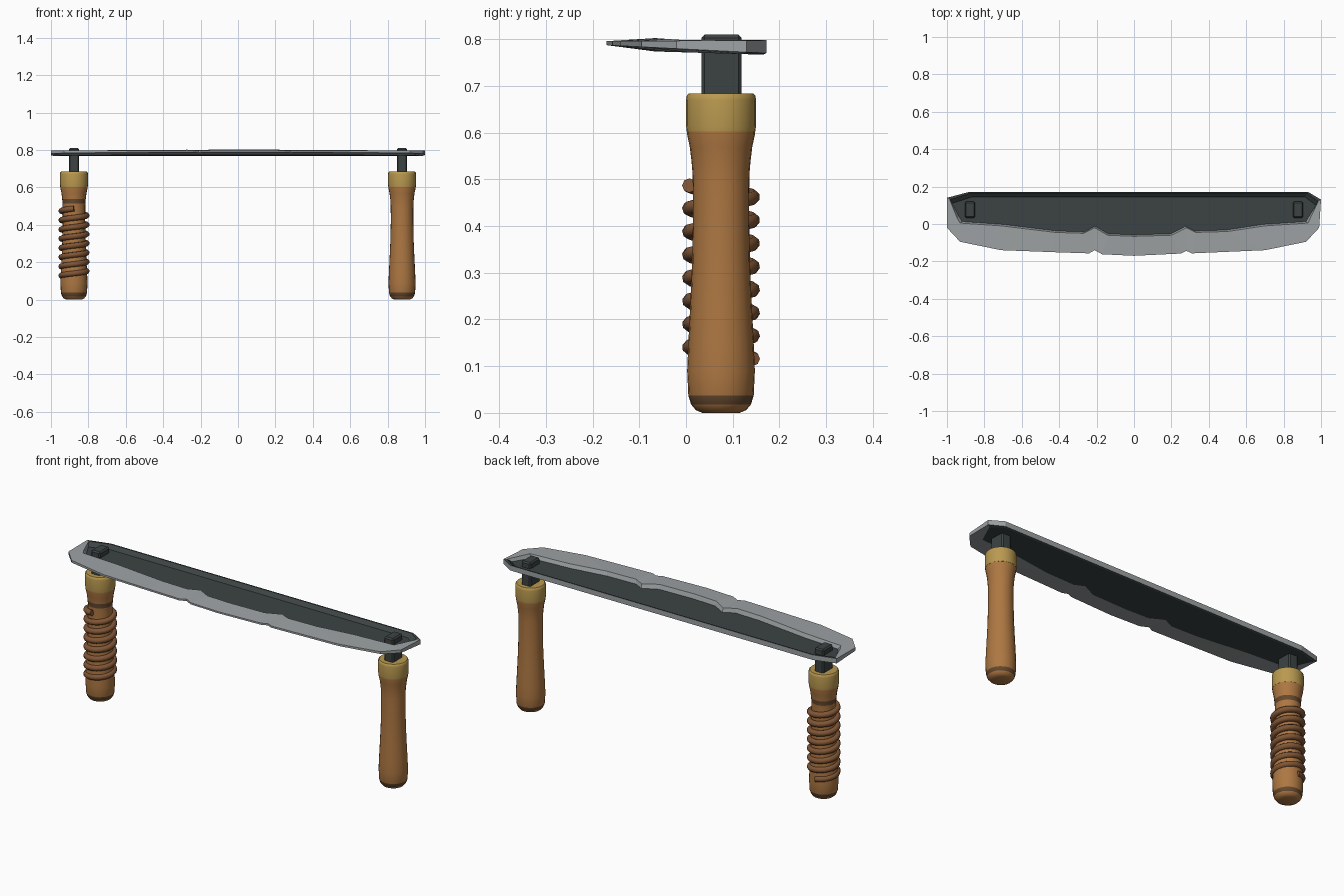
import bpy, bmesh, math

cube = bpy.data.objects.get("Cube")
if cube:
    bpy.data.objects.remove(cube, do_unlink=True)


def material(name, rgb):
    m = bpy.data.materials.new(name)
    m.use_nodes = True
    m.diffuse_color = (*rgb, 1)
    m.node_tree.nodes["Principled BSDF"].inputs["Base Color"].default_value = (*rgb, 1)
    return m


DARK = material("dark steel", (0.046, 0.057, 0.056))
STEEL = material("ground steel", (0.34, 0.365, 0.375))
WOOD = material("wood", (0.42, 0.185, 0.055))
BURNT = material("burnt wood", (0.13, 0.065, 0.028))
BRASS = material("brass", (0.49, 0.32, 0.08))
CORD = material("leather cord", (0.22, 0.092, 0.036))


def finish(name, bm, mats, smooth=None):
    bmesh.ops.recalc_face_normals(bm, faces=bm.faces)
    mesh = bpy.data.meshes.new(name)
    bm.to_mesh(mesh)
    bm.free()
    for m in mats:
        mesh.materials.append(m)
    ob = bpy.data.objects.new(name, mesh)
    bpy.context.collection.objects.link(ob)
    if smooth:
        smooth_by_angle(ob, smooth)
    return ob


def smooth_by_angle(ob, degrees):
    bpy.ops.object.select_all(action='DESELECT')
    ob.select_set(True)
    bpy.context.view_layer.objects.active = ob
    bpy.ops.object.shade_smooth_by_angle(angle=math.radians(degrees))


def lathe(name, profile, x, y, mats, bands=(), sides=24):
    """Turn a (radius, z) profile; faces inside a z band get the second material."""
    bm = bmesh.new()
    rings = []
    for r, z in profile:
        angles = [math.tau * i / sides for i in range(sides)]
        rings.append([bm.verts.new((x + r * math.cos(a), y + r * math.sin(a), z)) for a in angles])
    for low, high in zip(rings, rings[1:]):
        for i in range(sides):
            j = (i + 1) % sides
            f = bm.faces.new((low[i], low[j], high[j], high[i]))
            z = f.calc_center_median().z
            f.material_index = int(any(a < z < b for a, b in bands))
    bm.faces.new(rings[0][::-1])
    bm.faces.new(rings[-1])
    return finish(name, bm, mats, 45)


# Blade: outer outline paired with the ridge where the grind begins
OUTER = [(-1, .14), (-1, -.02), (-.93, -.095), (-.71, -.14), (-.24, -.157), (-.21, -.14),
         (-.17, -.162), (0, -.17), (.25, -.158), (.28, -.144), (.31, -.157), (.70, -.14),
         (.92, -.095), (.99, -.02), (1, .13), (.93, .172), (-.88, .172)]
RIDGE = [(-.985, .13), (-.945, .03), (-.93, .005), (-.71, -.01), (-.42, -.045), (-.27, -.05),
         (-.21, -.02), (-.14, -.06), (0, -.066), (.2, -.06), (.28, -.02), (.33, -.045),
         (.5, -.04), (.70, -.01), (.93, .005), (.985, .12), (.925, .165), (-.875, .165)]
# the outline gains one vertex on each long run to match the ridge
OUTER.insert(4, (-.42, -.151))
FLOOR = [(x * .988, y - .02 if y > .1 else y + .008) for x, y in RIDGE]


def build_blade():
    bm = bmesh.new()

    def ring(points, height):
        return [bm.verts.new((x, y, height(y))) for x, y in points]

    floor = ring(FLOOR, lambda y: .779)
    ridge = ring(RIDGE, lambda y: .798 + .07 * max(0, -y))
    upper = ring(OUTER, lambda y: .797 + .006 * y)
    lower = ring(OUTER, lambda y: .779 - .05 * y)
    under = ring(RIDGE, lambda y: .772 - .03 * y)
    bm.faces.new(floor)
    bm.faces.new(under)
    n = len(OUTER)
    for i in range(n):
        j = (i + 1) % n
        back = min(RIDGE[i][1], RIDGE[j][1]) > .1
        for a, b, is_side in ((floor, ridge, False), (ridge, upper, False),
                              (upper, lower, True), (lower, under, False)):
            f = bm.faces.new((a[i], a[j], b[j], b[i]))
            f.material_index = 1 if is_side or not back else 0
    return finish("blade", bm, [DARK, STEEL])


build_blade()

# Handles, ferrules and tangs
HANDLE = [(.040, 0), (.054, .006), (.064, .018), (.070, .037), (.0725, .09), (.070, .15),
          (.066, .23), (.062, .32), (.060, .42), (.0605, .49), (.061, .513), (.063, .537),
          (.067, .57), (.073, .598), (.073, .605)]
FERRULE = [(.066, .600), (.0735, .603), (.075, .615), (.075, .67), (.0735, .679), (.069, .684)]
HX, HY = 0.877, 0.075

for side, label in ((1, "left"), (-1, "right")):
    x = side * HX
    bands = [(.018, .037)] + ([(.513, .537)] if side < 0 else [])
    lathe(label + "_handle", HANDLE, x, HY, [WOOD, BURNT], bands)
    lathe(label + "_ferrule", FERRULE, x, HY, [BRASS])
    bm = bmesh.new()
    bmesh.ops.create_cube(bm, size=1)
    for v in bm.verts:
        v.co = (x + v.co.x * .055, HY + .001 + v.co.y * .086, .735 + v.co.z * .15)
    tang = finish(label + "_tang", bm, [DARK])
    bevel = tang.modifiers.new("chamfer", 'BEVEL')
    bevel.width = .007
    bevel.segments = 1

# Cord wound down the right handle, from the front to the back
TURNS, STEPS, PITCH = 7.5, 20, .0495
curve = bpy.data.curves.new("cord_wrap", 'CURVE')
curve.dimensions = '3D'
curve.bevel_depth = .0155
curve.bevel_resolution = 2
curve.use_fill_caps = True
spline = curve.splines.new('POLY')
count = int(TURNS * STEPS) + 1
spline.points.add(count - 1)
for i, p in enumerate(spline.points):
    turn = i / STEPS
    a = -math.pi / 2 - math.tau * turn
    p.co = (-HX + .068 * math.cos(a), HY + .068 * math.sin(a), .487 - PITCH * turn, 1)
curve.materials.append(CORD)
cord = bpy.data.objects.new("cord_wrap", curve)
bpy.context.collection.objects.link(cord)
bpy.ops.object.select_all(action='DESELECT')
cord.select_set(True)
bpy.context.view_layer.objects.active = cord
bpy.ops.object.convert(target='MESH')
smooth_by_angle(bpy.context.view_layer.objects.active, 50)
